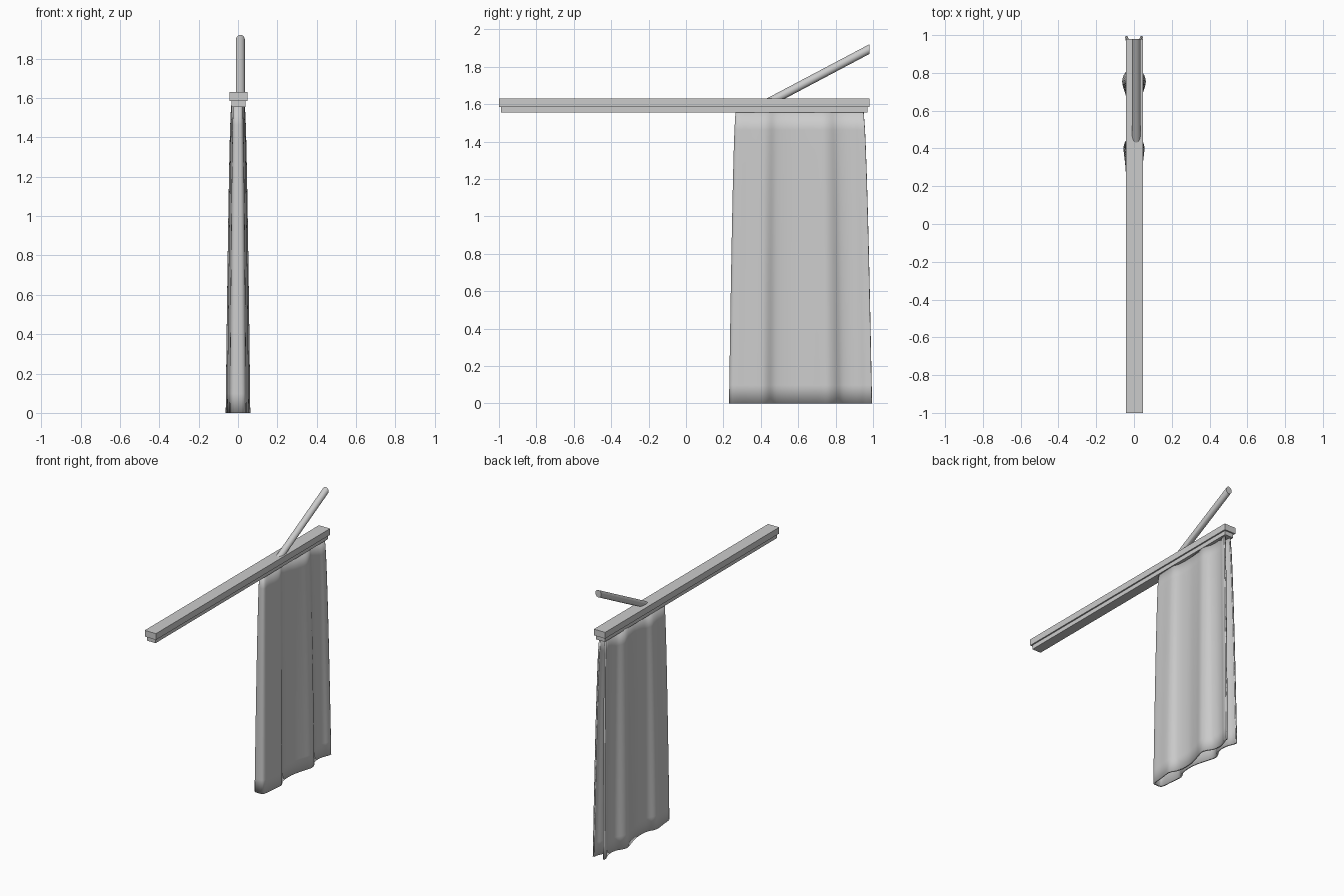
import bpy, math
from mathutils import Vector

if "Cube" in bpy.data.objects:
    bpy.data.objects.remove(bpy.data.objects["Cube"])


def add_mesh(name, verts, faces, smooth=None):
    me = bpy.data.meshes.new(name)
    me.from_pydata(verts, [], faces)
    ob = bpy.data.objects.new(name, me)
    bpy.context.collection.objects.link(ob)
    if smooth:
        bpy.ops.object.select_all(action='DESELECT')
        ob.select_set(True)
        bpy.context.view_layer.objects.active = ob
        bpy.ops.object.shade_smooth_by_angle(angle=math.radians(smooth))
    return ob


def box(name, lo, hi):
    v = [(x, y, z) for x in (lo[0], hi[0]) for y in (lo[1], hi[1]) for z in (lo[2], hi[2])]
    f = [(0, 1, 3, 2), (4, 6, 7, 5), (0, 4, 5, 1), (2, 3, 7, 6), (0, 2, 6, 4), (1, 5, 7, 3)]
    return add_mesh(name, v, f)


def catmull(pts, n):
    out = []
    for i in range(len(pts) - 1):
        a, b, c, d = (Vector(pts[min(max(i + k, 0), len(pts) - 1)]) for k in (-1, 0, 1, 2))
        for j in range(n):
            t = j / n
            out.append(0.5 * (2 * b + (c - a) * t + (2 * a - 5 * b + 4 * c - d) * t * t
                              + (3 * b - a - 3 * c + d) * t ** 3))
    return out + [Vector(pts[-1])]


# Rail: upper bar and narrower lower track
box("rail_bar", (-0.042, -1.0, 1.585), (0.047, 0.98, 1.63))
box("rail_track", (-0.033, -0.99, 1.555), (0.037, 0.97, 1.586))

# Slanted support rod, cut flat on the rail and upright at its far end
N, R, CX = 24, 0.023, 0.012
d = Vector((0, 0.88, 0.465)).normalized()
n = Vector((0, -d.z, d.y))
verts = []
for i in range(N):
    a = 2 * math.pi * i / N
    p = Vector((CX, 0.48, 1.63)) + Vector((R * math.cos(a), 0, 0)) + n * R * math.sin(a)
    verts.append(p + d * ((1.625 - p.z) / d.z))
    verts.append(p + d * ((0.98 - p.y) / d.y))
faces = [(2 * i, 2 * ((i + 1) % N), 2 * ((i + 1) % N) + 1, 2 * i + 1) for i in range(N)]
faces += [tuple(range(2 * N - 2, -1, -2)), tuple(range(1, 2 * N, 2))]
add_mesh("support_rod", verts, faces, 40)

# Curtain: folded sheet, closed at the front, open at the back; (half width, y) at the hem
side = [(0.018, 0.236), (0.034, 0.25), (0.041, 0.32), (0.049, 0.39), (0.045, 0.425),
        (0.021, 0.47), (0.013, 0.53), (0.017, 0.60), (0.037, 0.68), (0.056, 0.745),
        (0.049, 0.785), (0.022, 0.83), (0.014, 0.88), (0.022, 0.93), (0.036, 0.965),
        (0.041, 0.994)]
half = catmull(side, 4)
path = [Vector((-p.x, p.y)) for p in reversed(half)] + half
ROWS, TOP = 16, 1.56
verts, faces = [], []
for r in range(ROWS + 1):
    s = r / ROWS
    flare = s ** 0.65
    for p in path:
        u = (p.y - 0.23) / 0.77
        y = (0.265 + 0.69 * u) * (1 - flare) + p.y * flare
        verts.append((p.x * (0.52 + 0.48 * flare), y, TOP * (1 - s)))
M = len(path)
for r in range(ROWS):
    for i in range(M - 1):
        a = r * M + i
        faces.append((a, a + M, a + M + 1, a + 1))
curtain = add_mesh("curtain", verts, faces, 40)
mod = curtain.modifiers.new("cloth_thickness", 'SOLIDIFY')
mod.thickness = 0.012
mod.offset = 0
